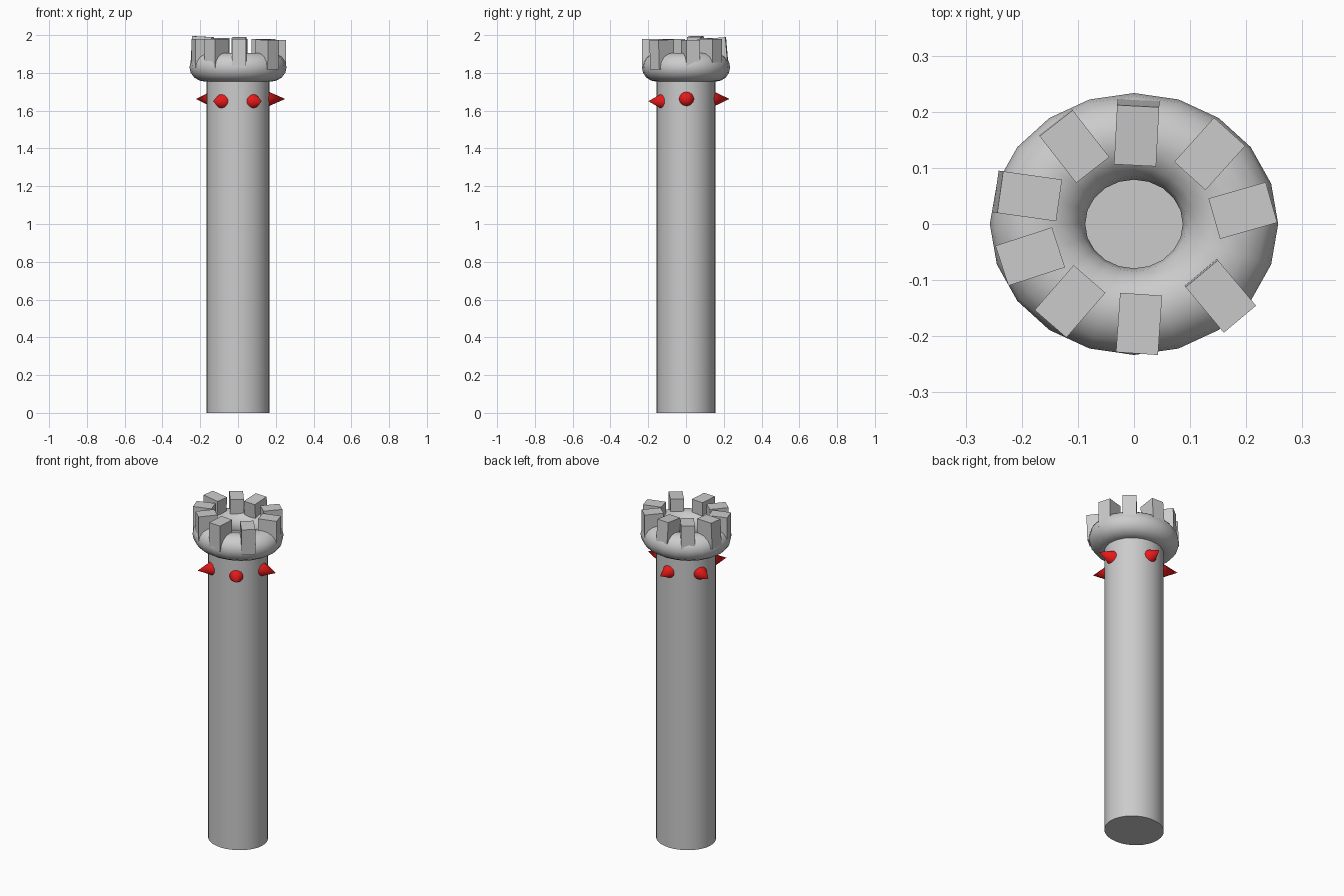
import bpy
from math import cos, sin, radians
from mathutils import Vector, Matrix

if "Cube" in bpy.data.objects:
    bpy.data.objects.remove(bpy.data.objects["Cube"])


def finish(name, smooth=None, mat=None):
    ob = bpy.context.object
    ob.name = name
    bpy.ops.object.transform_apply(location=False, rotation=True, scale=True)
    if smooth:
        bpy.ops.object.shade_smooth_by_angle(angle=radians(smooth))
    if mat:
        ob.data.materials.append(mat)
    return ob


red = bpy.data.materials.new("red")
red.diffuse_color = (0.8, 0.01, 0.01, 1)
red.use_nodes = True
red.node_tree.nodes["Principled BSDF"].inputs["Base Color"].default_value = red.diffuse_color

# Main column, slightly oval
H = 1.81
bpy.ops.mesh.primitive_cylinder_add(vertices=32, radius=1, depth=H, location=(0, 0, H / 2))
bpy.context.object.scale = (0.167, 0.156, 1)
finish("tower_shaft", 40)

# Rounded collar at the top
bpy.ops.mesh.primitive_torus_add(major_segments=20, minor_segments=16,
                                 major_radius=0.172, minor_radius=0.085,
                                 location=(0, 0, 1.83))
bpy.context.object.scale = (1, 0.908, 0.90)
finish("tower_collar", 60)

# Battlement blocks: x, y, direction, top height, inward lean
blocks = [
    (0.005, 0.164, 87, 1.985, 5),
    (0.135, 0.125, 48, 1.98, 0),
    (0.194, 0.024, 16, 1.975, 0),
    (0.153, -0.127, -50, 1.975, -2),
    (0.009, -0.178, -94, 1.98, 0),
    (-0.114, -0.138, 229, 1.98, 0),
    (-0.185, -0.058, 198, 1.98, 0),
    (-0.190, 0.050, 172, 1.992, 3),
    (-0.107, 0.139, 128, 1.985, 1),
]
for i, (x, y, ang, top, lean) in enumerate(blocks):
    bpy.ops.mesh.primitive_cube_add(size=1)
    ob = bpy.context.object
    ob.scale = (0.106, 0.075, 0.155)
    ob = finish(f"battlement_{i + 1}")
    ob.data.transform(Matrix.Rotation(radians(ang), 4, 'Z') @ Matrix.Rotation(radians(-lean), 4, 'Y'))
    ob.location = (x, y, top - 0.0775)

# Ring of red spikes below the collar: direction, height
for i, (ang, z) in enumerate([(1, 1.662), (-60, 1.65), (-122, 1.65), (153, 1.662), (87, 1.662)]):
    a = radians(ang)
    base = Vector((0.150 * cos(a), 0.138 * sin(a), z))
    tip = Vector((0.25 * cos(a), 0.23 * sin(a), z))
    d = tip - base
    bpy.ops.mesh.primitive_cone_add(vertices=24, radius1=0.044, radius2=0, depth=d.length,
                                    location=(base + tip) / 2,
                                    rotation=d.to_track_quat('Z', 'Y').to_euler())
    finish(f"spike_{i + 1}", 40, red)
